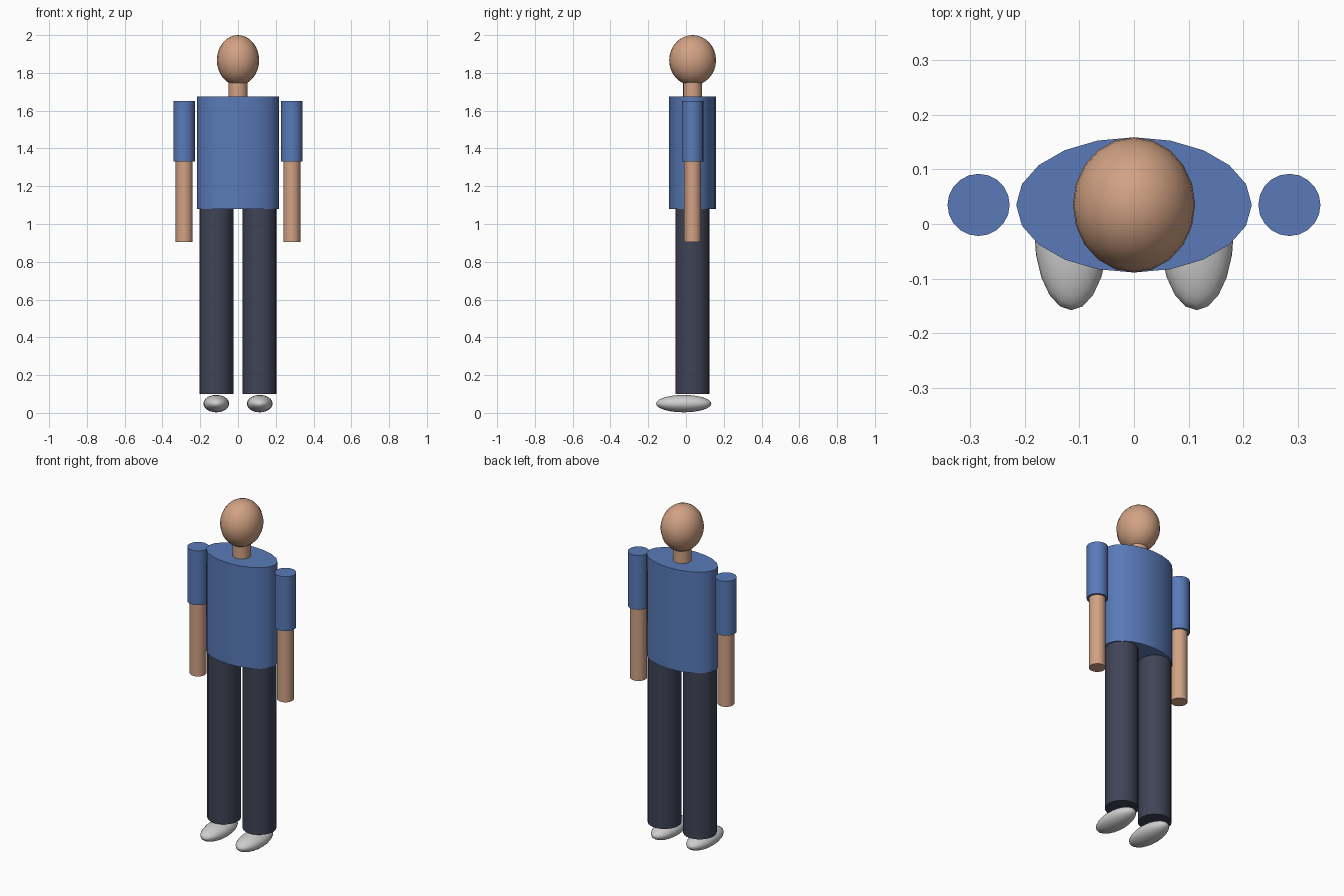
import bpy
import math

cube = bpy.data.objects.get("Cube")
if cube:
    bpy.data.objects.remove(cube, do_unlink=True)

SIDES = 20
BODY_Y = 0.035


def material(name, rgb):
    mat = bpy.data.materials.new(name)
    mat.use_nodes = True
    mat.diffuse_color = (*rgb, 1)
    mat.node_tree.nodes["Principled BSDF"].inputs["Base Color"].default_value = (*rgb, 1)
    return mat


skin = material("skin", (0.64, 0.36, 0.23))
shirt = material("shirt blue", (0.10, 0.195, 0.48))
trousers = material("trouser navy", (0.05, 0.057, 0.092))
shoe = material("shoe grey", (0.62, 0.62, 0.62))


def finish(name, mat, scale):
    """Name, scale, colour and smooth the active object."""
    obj = bpy.context.object
    obj.name = name
    obj.scale = scale
    bpy.ops.object.transform_apply(location=False, rotation=False, scale=True)
    obj.data.materials.append(mat)
    bpy.ops.object.shade_smooth_by_angle(angle=math.radians(40))


def tube(name, mat, x, rx, ry, bottom, top):
    """Upright elliptical cylinder between two heights."""
    bpy.ops.mesh.primitive_cylinder_add(
        vertices=SIDES, radius=1, depth=1, location=(x, BODY_Y, (bottom + top) / 2))
    finish(name, mat, (rx, ry, top - bottom))


def ellipsoid(name, mat, location, radii):
    bpy.ops.mesh.primitive_uv_sphere_add(
        segments=SIDES, ring_count=16, radius=1, location=location)
    finish(name, mat, radii)


# Head, neck and torso
ellipsoid("head", skin, (0, BODY_Y, 1.867), (0.112, 0.124, 0.133))
tube("neck", skin, 0, 0.05, 0.05, 1.67, 1.77)
tube("torso", shirt, 0, 0.216, 0.124, 1.08, 1.675)

# Limbs, one set per side
for side, s in (("left", 1), ("right", -1)):
    tube(side + "_sleeve", shirt, s * 0.285, 0.057, 0.057, 1.33, 1.65)
    tube(side + "_forearm", skin, s * 0.285, 0.045, 0.045, 0.905, 1.34)
    tube(side + "_leg", trousers, s * 0.115, 0.09, 0.09, 0.1, 1.08)
    ellipsoid(side + "_shoe", shoe, (s * 0.115, -0.012, 0.049), (0.068, 0.146, 0.046))
